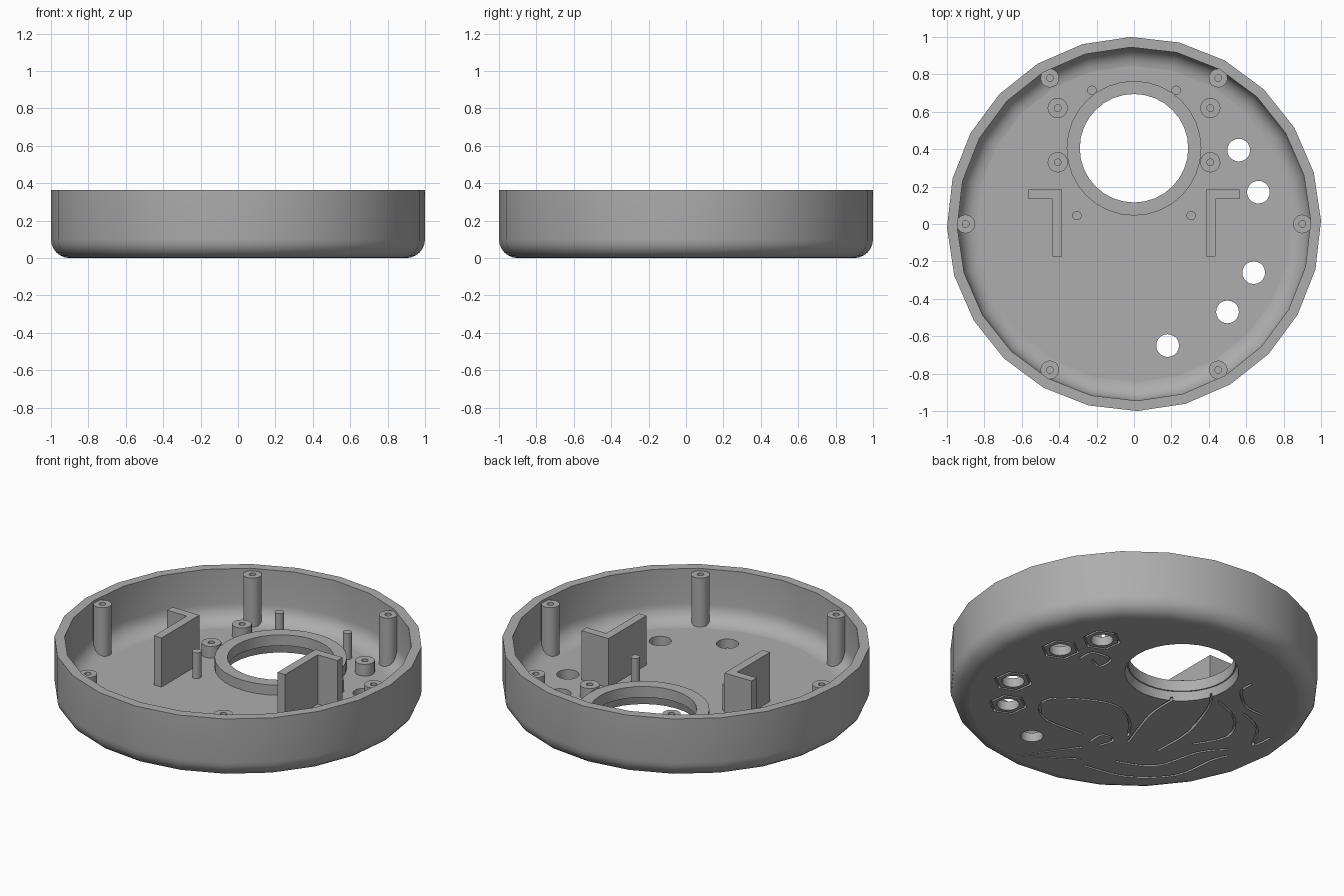
import bpy, bmesh
from math import sin, cos, pi, radians
from mathutils import Vector, Matrix
from mathutils.geometry import interpolate_bezier

cube = bpy.data.objects.get("Cube")
if cube:
    bpy.data.objects.remove(cube)

FLOOR, RIM, TOP = 0.055, 0.365, 0.35

grey = bpy.data.materials.new("light_grey_plastic")
grey.use_nodes = True
GREY = (0.42, 0.42, 0.42, 1)
grey.diffuse_color = GREY
grey.node_tree.nodes["Principled BSDF"].inputs["Base Color"].default_value = GREY


def finish(name, bm):
    """Turn a bmesh into a named object."""
    bmesh.ops.recalc_face_normals(bm, faces=bm.faces)
    mesh = bpy.data.meshes.new(name)
    bm.to_mesh(mesh)
    bm.free()
    mesh.materials.append(grey)
    obj = bpy.data.objects.new(name, mesh)
    bpy.context.collection.objects.link(obj)
    return obj


def smooth(obj):
    """Smooth curved walls, keep level faces flat and corners sharp."""
    bpy.ops.object.select_all(action='DESELECT')
    obj.select_set(True)
    bpy.context.view_layer.objects.active = obj
    bpy.ops.object.shade_smooth_by_angle(angle=radians(35))
    for p in obj.data.polygons:
        if abs(p.normal.z) > 0.999:
            p.use_smooth = False


def add_lathe(bm, profile, sides, at=(0, 0), phase=0.0):
    """Revolve a closed (radius, height) profile into the bmesh."""
    rings = []
    for i in range(sides):
        a = phase + 2 * pi * i / sides
        rings.append([bm.verts.new((at[0] + r * cos(a), at[1] + r * sin(a), z))
                      for r, z in profile])
    n = len(profile)
    for i in range(sides):
        a, b = rings[i], rings[(i + 1) % sides]
        for j in range(n):
            k = (j + 1) % n
            if profile[j][0] or profile[k][0]:
                bm.faces.new((a[j], b[j], b[k], a[k]))
    bmesh.ops.remove_doubles(bm, verts=bm.verts, dist=1e-5)
    bmesh.ops.dissolve_degenerate(bm, edges=bm.edges, dist=1e-6)
    bmesh.ops.dissolve_limit(bm, angle_limit=0.005, verts=bm.verts, edges=bm.edges)


def lathe(name, profile, sides, at=(0, 0), phase=0.0):
    bm = bmesh.new()
    add_lathe(bm, profile, sides, at, phase)
    return finish(name, bm)


def prism(bm, outline, z0, z1):
    """Extrude a flat outline between two heights."""
    face = bm.faces.new([bm.verts.new((x, y, z0)) for x, y in outline])
    ext = bmesh.ops.extrude_face_region(bm, geom=[face], use_keep_orig=True)
    moved = [g for g in ext["geom"] if isinstance(g, bmesh.types.BMVert)]
    bmesh.ops.translate(bm, verts=moved, vec=(0, 0, z1 - z0))


def cut(obj, cutter):
    """Subtract a cutter, apply and remove it."""
    cutter.hide_render = True
    mod = obj.modifiers.new("cut", 'BOOLEAN')
    mod.operation, mod.object, mod.solver = 'DIFFERENCE', cutter, 'EXACT'
    mod.use_self = True
    bpy.context.view_layer.objects.active = obj
    bpy.ops.object.modifier_apply(modifier=mod.name)
    bpy.data.objects.remove(cutter)


def arc(cx, cz, r, start, end, steps=6):
    return [(cx + r * cos(radians(start + (end - start) * i / steps)),
             cz + r * sin(radians(start + (end - start) * i / steps)))
            for i in range(steps + 1)]


# round case: 24-sided dish with rounded lower edge inside and out
profile = ([(0, 0)] + arc(0.9, 0.1, 0.1, -90, 0) + [(1, RIM), (0.945, RIM)]
           + arc(0.845, FLOOR + 0.1, 0.1, 0, -90) + [(0, FLOOR)])
case = lathe("case", profile, 24, phase=radians(1))

# lens opening and five button holes through the floor
LENS = (0, 0.405)
BUTTONS = [(0.56, 0.395), (0.665, 0.17), (0.64, -0.26), (0.5, -0.47), (0.18, -0.65)]
bm = bmesh.new()
add_lathe(bm, [(0, -0.02), (0.315, -0.02), (0.29, 0.08), (0, 0.08)], 32, LENS)
for spot in BUTTONS:
    add_lathe(bm, [(0, -0.02), (0.061, -0.02), (0.061, 0.08), (0, 0.08)], 20, spot)
cut(case, finish("opening_cutter", bm))


# engraved line work under the floor
def groove(bm, pts, closed=False, width=0.013):
    n, left, right = len(pts), [], []
    for i, p in enumerate(pts):
        before = pts[i - 1] if closed or i else p
        after = pts[(i + 1) % n] if closed or i < n - 1 else p
        t = (after - before).normalized()
        side = Vector((-t.y, t.x)) * width / 2
        left.append(p + side)
        right.append(p - side)
    rows = [[bm.verts.new((q.x, q.y, z)) for q in line]
            for line, z in ((left, -0.02), (right, -0.02), (right, 0.018), (left, 0.018))]
    for i in range(n if closed else n - 1):
        k = (i + 1) % n
        for a, b in zip(rows, rows[1:] + rows[:1]):
            bm.faces.new((a[i], a[k], b[k], b[i]))
    if not closed:
        for i in (0, n - 1):
            bm.faces.new([r[i] for r in rows])


def curve(pts, steps=5):
    """Smooth path through the points."""
    out = [pts[0]]
    for i in range(len(pts) - 1):
        p, q = pts[i], pts[i + 1]
        h1 = p + (q - pts[max(i - 1, 0)]) / 6
        h2 = q - (pts[min(i + 2, len(pts) - 1)] - p) / 6
        out += [v.to_2d() for v in interpolate_bezier(p.to_3d(), h1.to_3d(),
                                                      h2.to_3d(), q.to_3d(), steps)[1:]]
    return out


ART = {
    "horn": [(-.27, -.51), (-.62, -.61), (-.27, -.64)],
    "head": [(-.27, -.37), (-.46, -.23), (-.51, -.1), (-.46, .01), (-.27, .01),
             (-.1, -.05), (-.02, -.21), (-.02, -.38)],
    "eye": [(-.23, -.45), (-.16, -.37), (-.1, -.43), (-.18, -.49)],
    "neck": [(-.02, -.45), (.09, -.15), (.2, .01), (.25, .07)],
    "long_lock": [(-.25, -.71), (-.02, -.82), (.25, -.8), (.44, -.63), (.53, -.58)],
    "mid_lock": [(-.08, -.66), (.14, -.7), (.36, -.55), (.53, -.51)],
    "inner_lock": [(.14, -.54), (.31, -.32), (.42, .01), (.38, .11)],
    "outer_lock": [(.33, -.46), (.52, -.37), (.55, -.17), (.46, .01)],
    "back_curl": [(.63, .2), (.58, .12), (.61, -.04), (.7, -.13)],
    "tail_curl": [(.75, -.38), (.66, -.46), (.68, -.28), (.6, -.12)],
    "swirl": [(-.31, .45), (-.24, .52), (-.14, .45), (-.2, .37), (-.24, .44)],
}
# the artwork is drawn in a turned, mirrored frame of the underside
A, B = 0.62, 0.785
turn = Matrix(((-B, A), (A, B)))
bm = bmesh.new()
for name, pts in ART.items():
    pts = [turn @ Vector(p) for p in pts]
    groove(bm, pts if name == "horn" else curve(pts))
# hexagon frames around four buttons
for x, y in BUTTONS[:4]:
    groove(bm, [Vector((x + 0.1 * cos(i * pi / 3 + 0.65), y + 0.1 * sin(i * pi / 3 + 0.65)))
                for i in range(6)], closed=True)
cut(case, finish("engraving_cutter", bm))
smooth(case)

# raised collar around the lens opening
smooth(lathe("lens_collar", [(0.29, 0.05), (0.36, 0.05), (0.36, 0.115), (0.29, 0.115)],
             32, LENS))


def standoff(name, at, radius, top, bore=0.018):
    """Round post with a blind screw hole."""
    low = max(top - 0.15, FLOOR + 0.005)
    smooth(lathe(name, [(0, 0.04), (radius, 0.04), (radius, top), (bore, top),
                        (bore, low), (0, low)], 20, at))


# posts, pins and brackets, mirrored left and right
for side, s in (("left", 1), ("right", -1)):
    for place, x, y in (("back", 0.45, 0.78), ("middle", 0.9, 0), ("front", 0.45, -0.78)):
        standoff(f"{side}_{place}_screw_post", (s * x, y), 0.05, TOP)
    for place, y in (("back", 0.62), ("front", 0.33)):
        standoff(f"{side}_{place}_board_standoff", (s * 0.408, y), 0.054, 0.125)
    for place, x, y in (("back", 0.225, 0.715), ("front", 0.305, 0.045)):
        smooth(lathe(f"{side}_{place}_locating_pin",
                     [(0, 0.04), (0.025, 0.04), (0.025, 0.21), (0, 0.21)], 16, (s * x, y)))
    bm = bmesh.new()
    prism(bm, [(s * x, y) for x, y in ((0.385, -0.175), (0.435, -0.175), (0.435, 0.135),
                                       (0.565, 0.135), (0.565, 0.185), (0.385, 0.185))],
          0.04, TOP)
    finish(f"{side}_bracket", bm)
